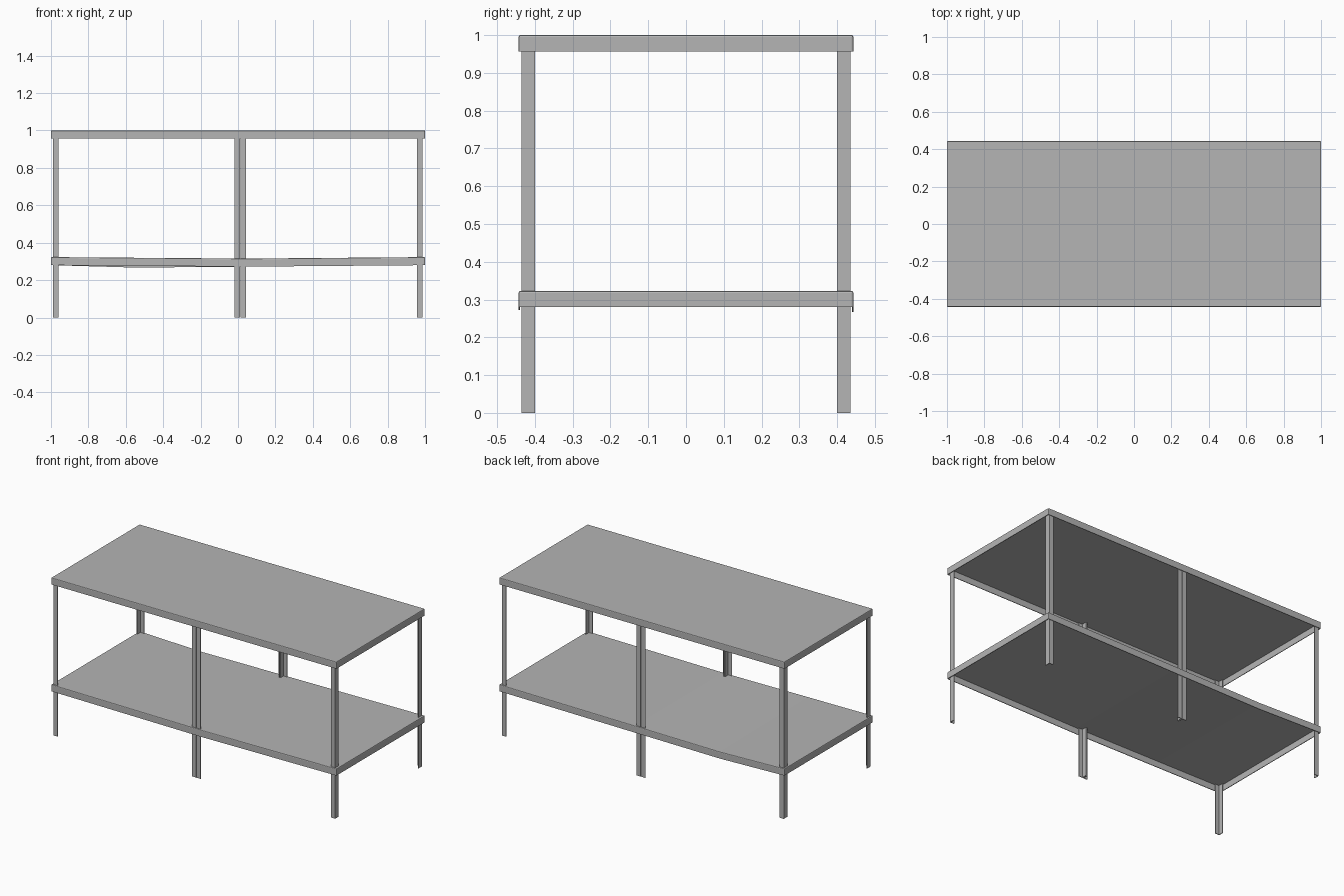
import bpy
import bmesh
from math import radians

cube = bpy.data.objects.get("Cube")
if cube:
    bpy.data.objects.remove(cube, do_unlink=True)

HALF_X, HALF_Y, LIP, SHEET = 1.0, 0.443, 0.043, 0.004

steel = bpy.data.materials.new("grey steel")
steel.use_nodes = True
grey = (0.46, 0.46, 0.46, 1)
steel.diffuse_color = grey
steel.node_tree.nodes["Principled BSDF"].inputs["Base Color"].default_value = grey


def add_object(name, bm):
    bmesh.ops.recalc_face_normals(bm, faces=bm.faces)
    mesh = bpy.data.meshes.new(name)
    bm.to_mesh(mesh)
    bm.free()
    mesh.materials.append(steel)
    obj = bpy.data.objects.new(name, mesh)
    bpy.context.collection.objects.link(obj)
    return obj


def dip(x, peak, depth):
    """Sheet edge bent down to a single low point, straight at both ends."""
    span = HALF_X - peak if x > peak else HALF_X + peak
    return depth * (1 - abs(x - peak) / span)


def shelf(name, top, front_dip=0, back_dip=0):
    """Folded sheet tray, open underneath."""
    front_peak, back_peak = 0.05, -0.55
    bm = bmesh.new()
    rows = []
    for x in (-HALF_X, back_peak, front_peak, HALF_X):
        f = bm.verts.new((x, -HALF_Y, top - dip(x, front_peak, front_dip)))
        b = bm.verts.new((x, HALF_Y, top - dip(x, back_peak, back_dip)))
        rows.append((f, b))
    for (f0, b0), (f1, b1) in zip(rows, rows[1:]):
        bm.faces.new((f0, f1, b1, b0))
    # Fold the lip down all the way round
    rim = [e for e in bm.edges if e.is_boundary]
    lip = bmesh.ops.extrude_edge_only(bm, edges=rim)["geom"]
    low = [v for v in lip if isinstance(v, bmesh.types.BMVert)]
    bmesh.ops.translate(bm, verts=low, vec=(0, 0, -LIP))
    obj = add_object(name, bm)
    bend = obj.modifiers.new("folded edges", 'BEVEL')
    bend.width = 0.005
    bend.segments = 2
    bend.limit_method = 'ANGLE'
    bend.angle_limit = radians(40)
    gauge = obj.modifiers.new("sheet gauge", 'SOLIDIFY')
    gauge.thickness = SHEET
    gauge.offset = -1
    return obj


def angle_leg(name, x, y, sx, sy):
    """L-section post; its outer corner is at x, y and it opens towards sx, sy."""
    wide, deep, t = 0.029, 0.035, SHEET
    outline = [(0, 0), (wide, 0), (wide, t), (t, t), (t, deep), (0, deep)]
    bm = bmesh.new()
    base = bm.faces.new([bm.verts.new((x + sx * u, y + sy * v, 0))
                         for u, v in outline])
    geom = bmesh.ops.extrude_face_region(bm, geom=[base])["geom"]
    top = [v for v in geom if isinstance(v, bmesh.types.BMVert)]
    bmesh.ops.translate(bm, verts=top, vec=(0, 0, 0.994))
    return add_object(name, bm)


# Trays
shelf("top_shelf", 1.0)
shelf("lower_shelf", 0.323, front_dip=0.008, back_dip=0.013)

# Corner posts, and pairs of posts back to back in the middle
for side, s in (("front", -1), ("back", 1)):
    y = s * 0.435
    angle_leg(side + "_right_leg", -0.99, y, 1, -s)
    angle_leg(side + "_left_leg", 0.986, y, -1, -s)
    angle_leg(side + "_middle_leg_right", 0.010, y, -1, -s)
    angle_leg(side + "_middle_leg_left", 0.013, y, 1, -s)
